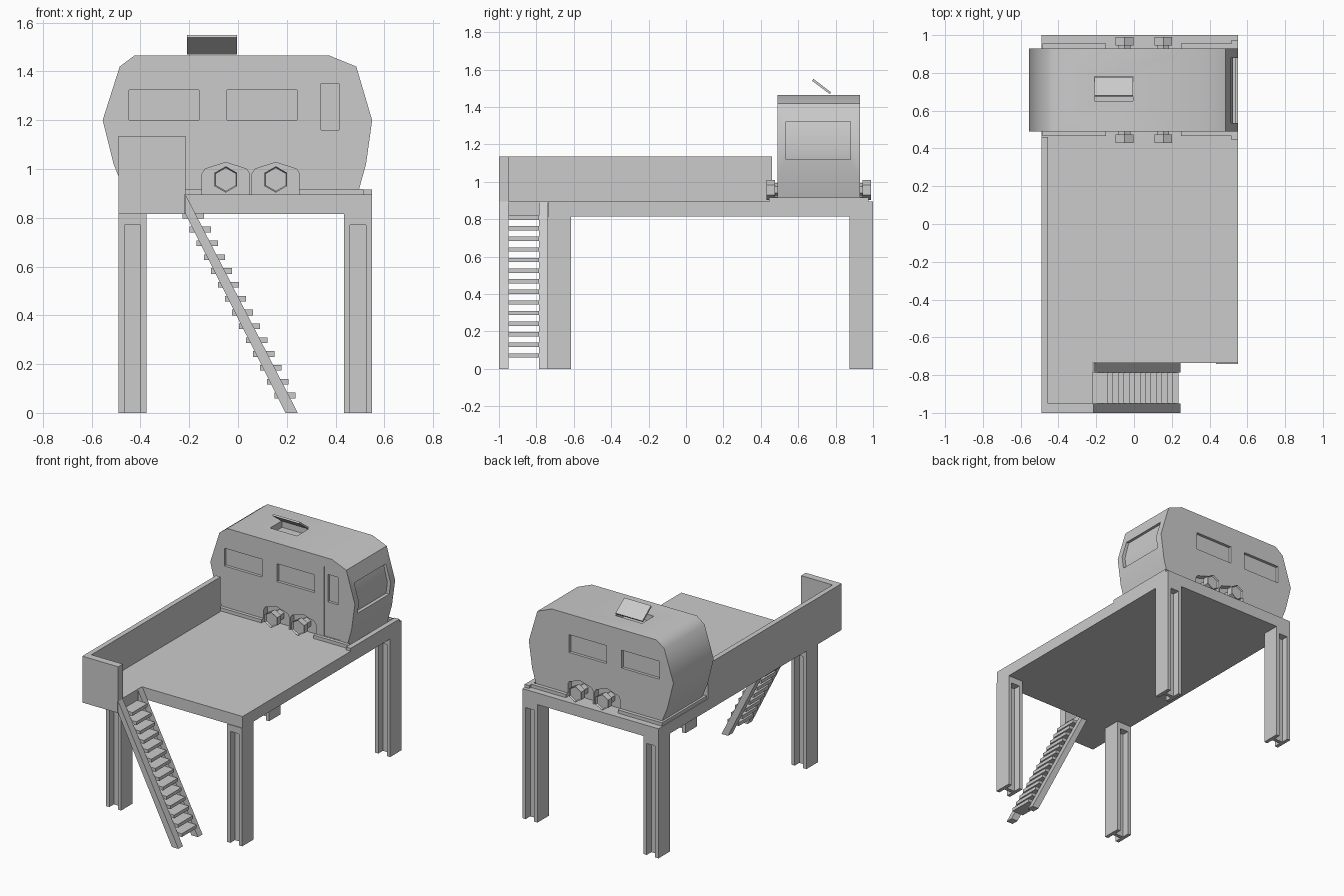
import bpy, bmesh, math
from mathutils import Vector

if "Cube" in bpy.data.objects:
    bpy.data.objects.remove(bpy.data.objects["Cube"])


def prism(name, pts, a, b, axis='y'):
    """Extrude a closed 2D profile from a to b; axis y takes (x, z), axis z takes (x, y)."""
    def place(p, d):
        return (p[0], d, p[1]) if axis == 'y' else (p[0], p[1], d)
    bm = bmesh.new()
    lo = [bm.verts.new(place(p, a)) for p in pts]
    hi = [bm.verts.new(place(p, b)) for p in pts]
    bm.faces.new(lo)
    bm.faces.new(hi)
    n = len(pts)
    for i in range(n):
        bm.faces.new((lo[i], lo[(i + 1) % n], hi[(i + 1) % n], hi[i]))
    bmesh.ops.recalc_face_normals(bm, faces=bm.faces)
    me = bpy.data.meshes.new(name)
    bm.to_mesh(me)
    bm.free()
    ob = bpy.data.objects.new(name, me)
    bpy.context.collection.objects.link(ob)
    return ob


def box(name, x0, x1, y0, y1, z0, z1):
    return prism(name, [(x0, z0), (x1, z0), (x1, z1), (x0, z1)], y0, y1)


def cut(ob, cutter):
    m = ob.modifiers.new('cut', 'BOOLEAN')
    m.object = cutter
    m.operation = 'DIFFERENCE'
    m.solver = 'EXACT'
    bpy.context.view_layer.objects.active = ob
    bpy.ops.object.modifier_apply(modifier=m.name)
    bpy.data.objects.remove(cutter)


# Deck with the stair notch, and the L-shaped parapet
prism('deck', [(-.49, -1), (-.22, -1), (-.22, -.735), (.55, -.735), (.55, 1), (-.49, 1)],
      .815, .895, 'z')
prism('parapet', [(-.49, -1), (-.215, -1), (-.215, -.95), (-.455, -.95), (-.455, .46), (-.49, .46)],
      .895, 1.135, 'z')

# H-section legs with closed caps
for x in (-.49, .435):
    for y in (-.74, .875):
        xm, ym, w, d, t = x + .0575, y + .0625, .0325, .0125, .025
        prism('leg', [(x, y), (x + t, y), (x + t, ym - d), (x + .115 - t, ym - d), (x + .115 - t, y),
                      (x + .115, y), (x + .115, y + .125), (x + .115 - t, y + .125),
                      (x + .115 - t, ym + d), (x + t, ym + d), (x + t, y + .125), (x, y + .125)],
              0, .77, 'z')
        box('leg_cap', x, x + .115, y, y + .125, .77, .815)

# Staircase: two stringers and fourteen treads
for y in (-1, -.787):
    prism('stair_stringer', [(-.215, .895), (-.215, .815), (.195, 0), (.245, 0)], y, y + .05)
for i in range(14):
    z = .06 + i * .0567
    c = .22 - (z + .011) * .51
    box('stair_tread', c - .035, c + .052, -.95, -.787, z, z + .023)

# Caravan shell
body = prism('caravan_body', [(-.46, .895), (-.51, 1.02), (-.555, 1.2), (-.485, 1.42), (-.425, 1.465),
                              (.375, 1.465), (.485, 1.42), (.55, 1.2), (.525, 1.02), (.49, .895)],
             .49, .93)

# Recessed windows on both sides
for x in (-.447, -.045):
    for y in (.46, .91):
        cut(body, box('window_cutter', x, x + .287, y, y + .05, 1.2, 1.323))

# Door, door window, end window and roof opening
cut(body, box('door_cutter', .315, .44, .4, .496, .92, 1.4))
cut(body, box('door_window_cutter', .34, .415, .4, .515, 1.16, 1.35))
cut(body, prism('end_window_cutter', [(.495, 1.323), (.525, 1.2), (.515, 1.12), (.6, 1.12), (.6, 1.323)],
                .535, .88))
cut(body, box('hatch_cutter', -.21, -.005, .65, .78, 1.42, 1.6))

# Wheel arches, then hexagonal wheels on hubs
for c in (-.05, .155):
    for side in (-1, 1):
        face = .71 + side * .22
        arch = [(-.097, .85), (-.097, .98), (-.085, 1.0), (0, 1.027), (.085, 1.0), (.097, .98), (.097, .85)]
        cut(body, prism('arch_cutter', [(c + px, pz) for px, pz in arch],
                        face - .04, face + .04))
for c in (-.05, .155):
    for side in (-1, 1):
        def hexagon(r):
            return [(c + r * math.sin(k * math.pi / 3), .957 + r * math.cos(k * math.pi / 3))
                    for k in range(6)]
        ys = [.71 + side * d for d in (.17, .235, .28)]
        prism('wheel_hub', hexagon(.036), ys[0], ys[1])
        wheel = prism('wheel', hexagon(.054), ys[1], ys[2])
        # shallow dish in the outer face
        bm = bmesh.new()
        bm.from_mesh(wheel.data)
        outer = [f for f in bm.faces if f.normal.y * side > .9]
        bmesh.ops.inset_region(bm, faces=outer, thickness=.006, depth=0)
        bmesh.ops.translate(bm, verts=outer[0].verts, vec=(0, -side * .012, 0))
        bm.to_mesh(wheel.data)
        bm.free()

bpy.ops.object.select_all(action='DESELECT')
body.select_set(True)
bpy.context.view_layer.objects.active = body
bpy.ops.object.shade_smooth_by_angle(angle=math.radians(42))

# Open roof hatch flap
flap = box('roof_hatch', -.21, -.005, -.006, .006, 0, .118)
flap.location = (0, .772, 1.474)
flap.rotation_euler = (math.radians(53), 0, 0)

# Low kerb rails around the caravan
for y in (.467, .93):
    box('kerb_rail_left', -.485, -.148, y, y + .025, .895, .918)
    box('kerb_rail_right', .25, .515, y, y + .025, .895, .918)
box('kerb_rail_end', .515, .55, .445, .975, .895, .915)
box('kerb_rail_back_end', -.485, -.455, .467, .955, .895, .918)
